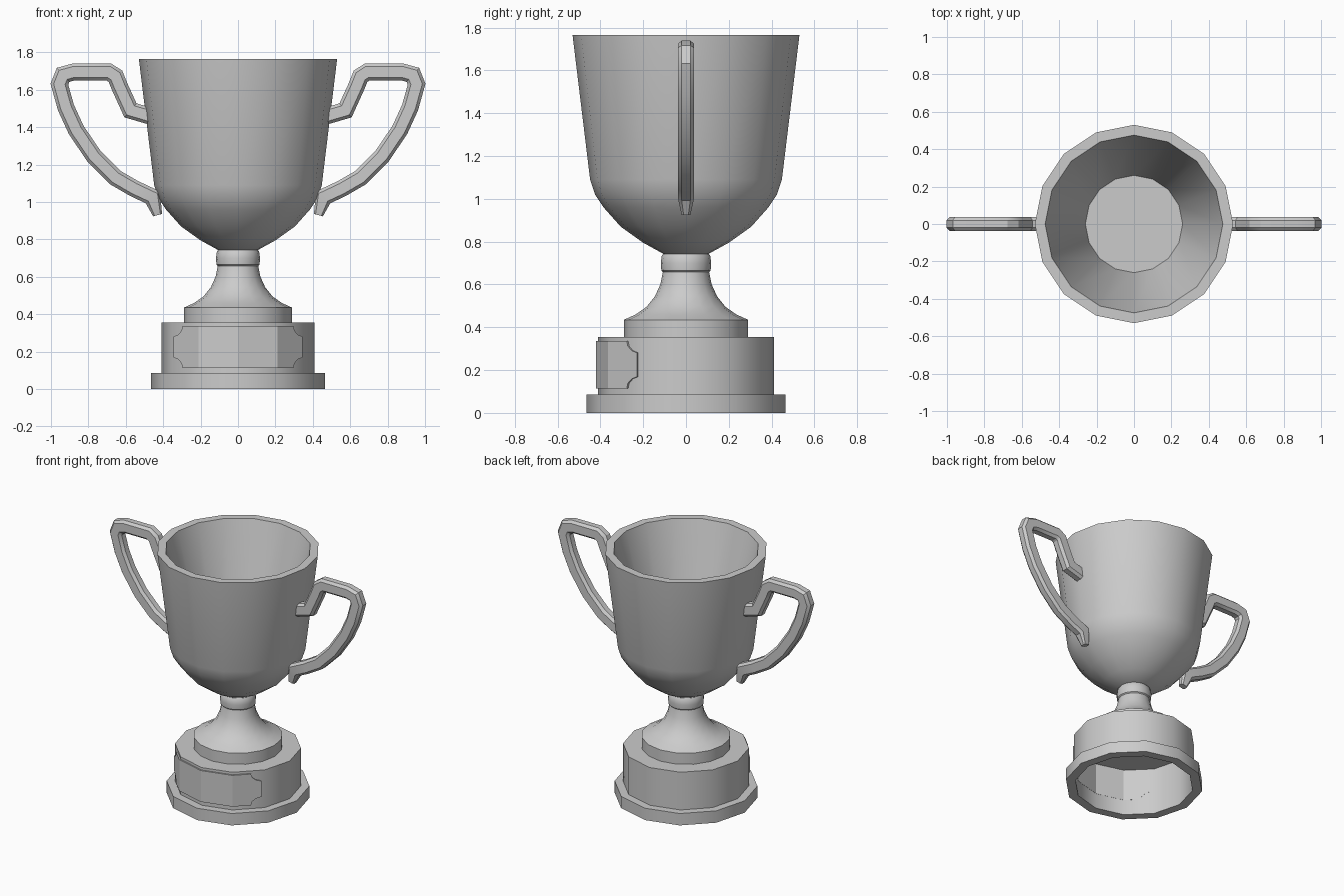
import bpy, bmesh
from math import sin, cos, pi, radians
from mathutils import Vector

if "Cube" in bpy.data.objects:
    bpy.data.objects.remove(bpy.data.objects["Cube"])


def finish(bm, name, angle=38):
    bmesh.ops.recalc_face_normals(bm, faces=bm.faces)
    me = bpy.data.meshes.new(name)
    bm.to_mesh(me)
    bm.free()
    ob = bpy.data.objects.new(name, me)
    bpy.context.collection.objects.link(ob)
    bpy.ops.object.select_all(action='DESELECT')
    ob.select_set(True)
    bpy.context.view_layer.objects.active = ob
    bpy.ops.object.shade_smooth_by_angle(angle=radians(angle))
    return ob


def skin(bm, rings, cap=True):
    """Join successive closed loops with quads, optionally capping both ends."""
    n = len(rings[0])
    for a, b in zip(rings, rings[1:]):
        for i in range(n):
            j = (i + 1) % n
            bm.faces.new((a[i], a[j], b[j], b[i]))
    if cap:
        bm.faces.new(rings[0])
        bm.faces.new(rings[-1])


def lathe(name, profile, n):
    bm = bmesh.new()
    rings = [[bm.verts.new((r * cos(2 * pi * i / n), r * sin(2 * pi * i / n), z))
              for i in range(n)] for r, z in profile]
    skin(bm, rings)
    return finish(bm, name)


# Hollow two-tier base
lathe("base", [(0.40, 0.345), (0.40, 0.0), (0.465, 0.0), (0.465, 0.085),
               (0.41, 0.085), (0.41, 0.355)], 12)

# Flared stem on its disc
lathe("stem", [(0.29, 0.35), (0.29, 0.435), (0.235, 0.46), (0.185, 0.495),
               (0.145, 0.545), (0.12, 0.60), (0.107, 0.665)], 16)

# Collar under the cup
lathe("collar", [(0.105, 0.655), (0.115, 0.665), (0.118, 0.70), (0.113, 0.735),
                 (0.10, 0.75)], 16)

# Cup with thick wall and flat inner floor
lathe("cup", [(0.10, 0.74), (0.20, 0.795), (0.305, 0.87), (0.385, 0.96),
              (0.425, 1.02), (0.448, 1.09), (0.53, 1.765), (0.475, 1.765),
              (0.26, 0.98)], 16)


# Curved plaque with scooped corners, following the twelve-sided base
def plaque():
    half = [(0.0, 0.112), (0.21, 0.112), (0.297, 0.112), (0.302, 0.087),
            (0.32, 0.066), (0.345, 0.056)]
    cols = [(-x, h) for x, h in reversed(half[1:])] + half
    bm = bmesh.new()
    rings = []
    for x, h in cols:
        a = abs(x)
        y = -0.42 + a * 0.268 if a <= 0.21 else -0.364 + (a - 0.21)
        rings.append([bm.verts.new((x * k, y * k, 0.225 + s * h))
                      for k, s in ((1, -1), (1, 1), (0.95, 1), (0.95, -1))])
    skin(bm, rings)
    finish(bm, "plaque", 25)


plaque()


# Handles: chamfered bar swept along a path in the xz plane
PATH = [(0.455, 1.455), (0.575, 1.49), (0.632, 1.615), (0.655, 1.672), (0.69, 1.695),
        (0.88, 1.695), (0.935, 1.68), (0.955, 1.63), (0.92, 1.505), (0.865, 1.385),
        (0.77, 1.245), (0.655, 1.13), (0.555, 1.072), (0.455, 1.025), (0.43, 0.93)]
SECTION = [(0.045, 0.02), (0.029, 0.038), (-0.029, 0.038), (-0.045, 0.02),
           (-0.045, -0.02), (-0.029, -0.038), (0.029, -0.038), (0.045, -0.02)]


def handle(name, side):
    pts = [Vector((x, z)) for x, z in PATH]
    bm = bmesh.new()
    rings = []
    for i, p in enumerate(pts):
        d0 = (p - pts[max(i - 1, 0)]).normalized()
        d1 = (pts[min(i + 1, len(pts) - 1)] - p).normalized()
        t = (d0 + d1).normalized()
        ref = d1 if d1.length else d0
        width = 1 / max(t.dot(ref), 0.8)
        if i == len(pts) - 1:
            width = 0.55
        normal = Vector((-t.y, t.x))
        ring = []
        for u, v in SECTION:
            q = p + normal * (u * width)
            ring.append(bm.verts.new((side * q.x, v * min(width, 1), q.y)))
        rings.append(ring)
    skin(bm, rings)
    finish(bm, name, 30)


handle("right_handle", 1)
handle("left_handle", -1)
